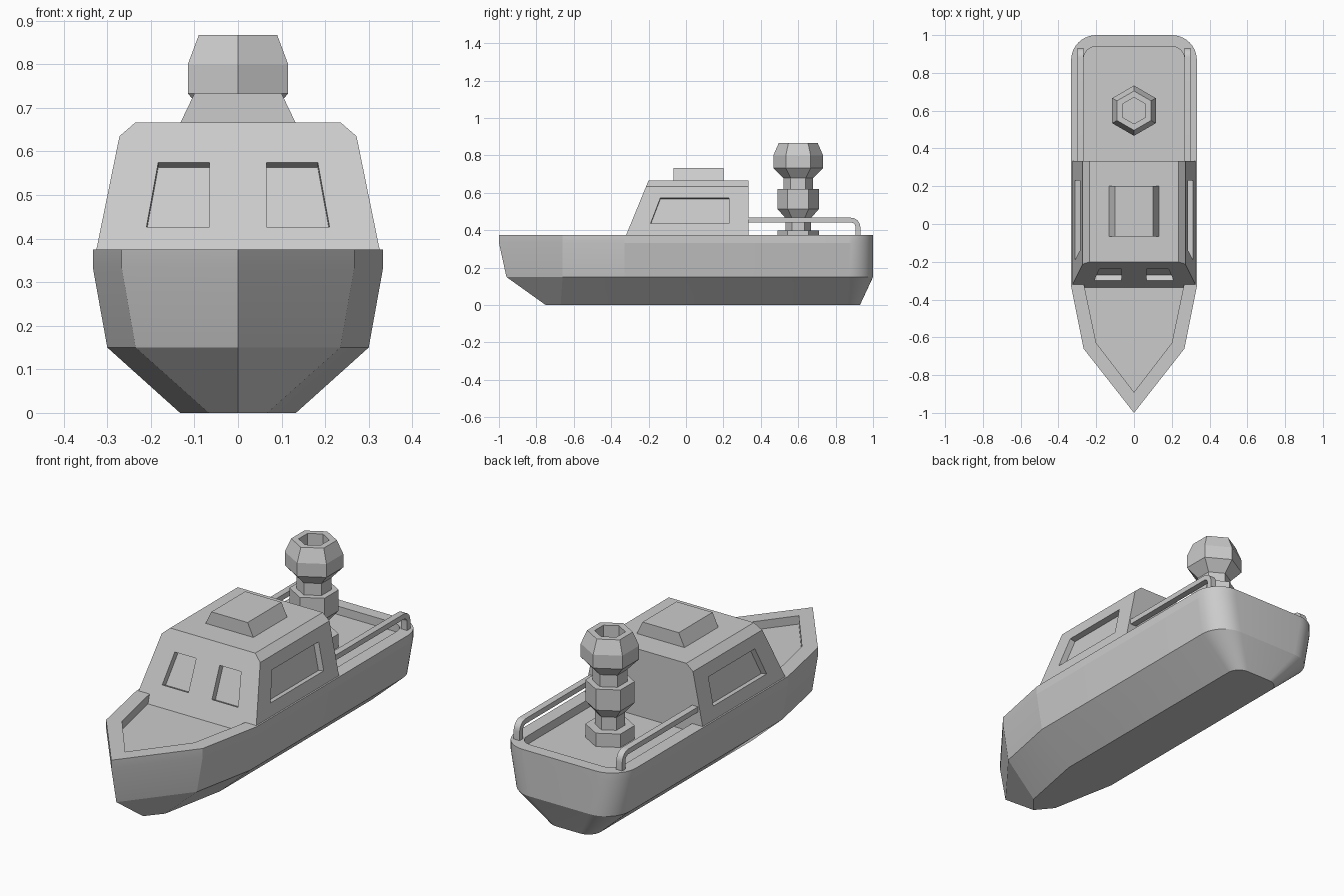
import bpy
import bmesh
import math
from mathutils import Vector

cube = bpy.data.objects.get("Cube")
if cube:
    bpy.data.objects.remove(cube, do_unlink=True)

GREY = (0.6, 0.6, 0.6, 1.0)
grey = bpy.data.materials.new("light_grey")
grey.use_nodes = True
grey.diffuse_color = GREY
grey.node_tree.nodes["Principled BSDF"].inputs["Base Color"].default_value = GREY


def activate(obj):
    bpy.ops.object.select_all(action="DESELECT")
    obj.select_set(True)
    bpy.context.view_layer.objects.active = obj


def loft(name, rings, smooth=None):
    """Skin a stack of equal-length closed rings and cap both ends."""
    bm = bmesh.new()
    loops = [[bm.verts.new(p) for p in ring] for ring in rings]
    n = len(loops[0])
    for low, high in zip(loops, loops[1:]):
        for i in range(n):
            j = (i + 1) % n
            bm.faces.new((low[i], low[j], high[j], high[i]))
    bm.faces.new(loops[0][::-1])
    bm.faces.new(loops[-1])
    bmesh.ops.recalc_face_normals(bm, faces=bm.faces)
    mesh = bpy.data.meshes.new(name)
    bm.to_mesh(mesh)
    bm.free()
    mesh.materials.append(grey)
    obj = bpy.data.objects.new(name, mesh)
    bpy.context.collection.objects.link(obj)
    if smooth:
        activate(obj)
        bpy.ops.object.shade_smooth_by_angle(angle=math.radians(smooth))
    return obj


def boat_outline(z, tip, shoulder, beam, stern, radius, steps=10):
    """Pointed bow, two straight side runs and a rounded stern."""
    cx, cy = beam[0] - radius, stern - radius
    half = [shoulder, beam]
    for i in range(steps + 1):
        a = math.pi / 2 * i / steps
        half.append((cx + radius * math.cos(a), cy + radius * math.sin(a)))
    mirrored = [(-x, y) for x, y in reversed(half)]
    return [Vector((x, y, z)) for x, y in [(0, tip)] + half + mirrored]


# Hull: outer skin, rim and sunken deck in one loft
TOP, DECK = 0.375, 0.333
outer = (-1.0, (0.267, -0.66), (0.333, -0.33), 1.0, 0.133)
inner = (-0.89, (0.2, -0.63), (0.267, -0.31), 0.94, 0.067)
loft("hull", [
    boat_outline(0, -0.75, (0.067, -0.67), (0.133, -0.33), 0.93, 0.067),
    boat_outline(0.15, -0.96, (0.235, -0.66), (0.30, -0.33), 1.0, 0.133),
    boat_outline(DECK, *outer),
    boat_outline(TOP, *outer),
    boat_outline(TOP, *inner),
    boat_outline(DECK, *inner),
], smooth=10)


def box_ring(z, x, front, back):
    return [Vector(p) for p in
            ((-x, front, z), (x, front, z), (x, back, z), (-x, back, z))]


# Cabin with sloped front, leaning sides and chamfered roof edge
cabin = loft("cabin", [
    box_ring(0.33, 0.325, -0.338, 0.333),
    box_ring(TOP, 0.325, -0.32, 0.333),
    box_ring(0.635, 0.272, -0.213, 0.333),
    box_ring(0.667, 0.235, -0.20, 0.333),
])


def lean(z, low, high):
    """Position of a leaning cabin wall at height z."""
    return low + (high - low) * (z - TOP) / (0.635 - TOP)


def cut_window(points):
    """Sink a recess into the cabin along the wall normal."""
    normal = (points[1] - points[0]).cross(points[2] - points[0]).normalized()
    if normal.dot(points[0] - Vector((0, 0, 0.5))) < 0:
        normal.negate()
    cutter = loft("window_cutter", [[p + normal * d for p in points]
                                    for d in (-0.03, 0.03)])
    cutter.hide_render = True
    activate(cabin)
    mod = cabin.modifiers.new("window", "BOOLEAN")
    mod.operation = "DIFFERENCE"
    mod.solver = "EXACT"
    mod.object = cutter
    bpy.ops.object.modifier_apply(modifier=mod.name)
    bpy.data.objects.remove(cutter, do_unlink=True)


front_window = [(0.065, 0.427), (0.21, 0.427), (0.183, 0.575), (0.065, 0.575)]
side_window = [(-0.19, 0.435), (0.23, 0.435), (0.23, 0.573), (-0.137, 0.573)]
for side in (-1, 1):
    cut_window([Vector((side * x, lean(z, -0.32, -0.213), z))
                for x, z in front_window])
    cut_window([Vector((side * lean(z, 0.325, 0.272), y, z))
                for y, z in side_window])

# Roof hatch
loft("roof_hatch", [box_ring(0.66, 0.135, -0.067, 0.2),
                    box_ring(0.733, 0.10, -0.067, 0.2)])


# Six-sided funnel with flange, collar, bulb and hollow top
def hexagon(radius, z):
    return [Vector((radius * math.sin(i * math.pi / 3),
                    0.6 + radius * math.cos(i * math.pi / 3), z))
            for i in range(6)]


funnel_profile = [
    (0.112, 0.33), (0.112, 0.40), (0.068, 0.40), (0.068, 0.465),
    (0.112, 0.515), (0.112, 0.62), (0.08, 0.62), (0.08, 0.68),
    (0.133, 0.733), (0.133, 0.80), (0.104, 0.867), (0.07, 0.867),
    (0.07, 0.79),
]
loft("funnel", [hexagon(r, z) for r, z in funnel_profile])


# Hand rails: flat bar running aft and bending down to the rim
def rail_path(inset):
    """Side-on line of the rail edge, as (y, z) pairs."""
    top, end, centre = 0.467 - inset, 0.932 - inset, Vector((0.882, 0.417))
    r = 0.05 - inset
    bend = [(centre.x + r * math.sin(a), centre.y + r * math.cos(a))
            for a in [math.pi / 2 * i / 6 for i in range(7)]]
    return [(0.32, top)] + bend + [(end, TOP - 0.01)]


for side, label in ((1, "left"), (-1, "right")):
    sections = []
    for (yo, zo), (yi, zi) in zip(rail_path(0), rail_path(0.026)):
        sections.append([Vector((side * x, y, z)) for x, y, z in
                         ((0.267, yo, zo), (0.30, yo, zo),
                          (0.30, yi, zi), (0.267, yi, zi))])
    loft(label + "_hand_rail", sections, smooth=30)
